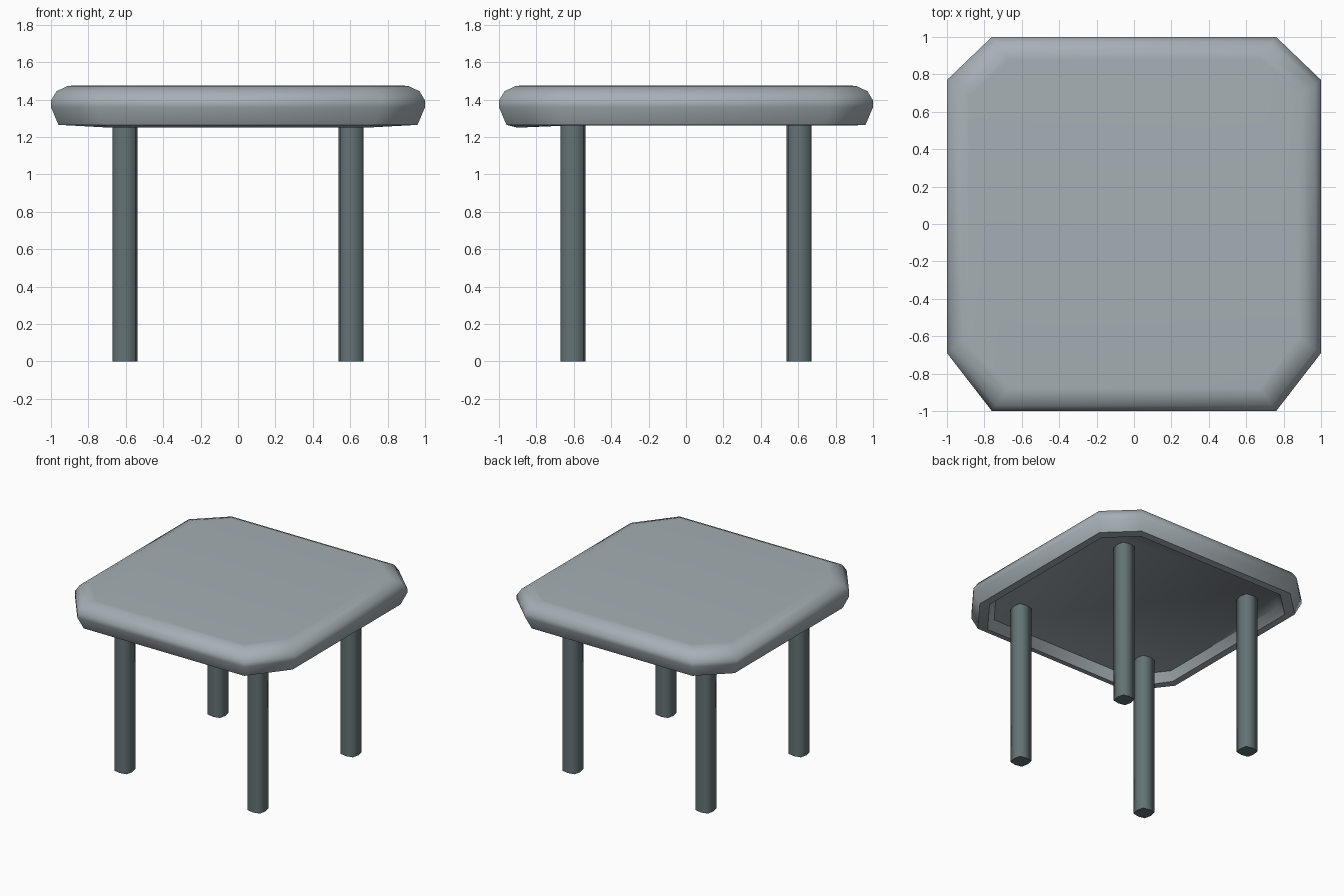
import bpy, bmesh, math

if "Cube" in bpy.data.objects:
    bpy.data.objects.remove(bpy.data.objects["Cube"])


def material(name, rgb):
    m = bpy.data.materials.new(name)
    m.diffuse_color = (*rgb, 1)
    m.use_nodes = True
    m.node_tree.nodes["Principled BSDF"].inputs["Base Color"].default_value = m.diffuse_color
    return m


def loft(name, rings, mat, angle):
    """Skin a stack of equal-length vertex rings and cap both ends."""
    bm = bmesh.new()
    loops = [[bm.verts.new(p) for p in r] for r in rings]
    n = len(loops[0])
    for a, b in zip(loops, loops[1:]):
        for i in range(n):
            j = (i + 1) % n
            bm.faces.new((a[i], a[j], b[j], b[i]))
    bm.faces.new(loops[0][::-1])
    bm.faces.new(loops[-1])
    bmesh.ops.recalc_face_normals(bm, faces=bm.faces)
    me = bpy.data.meshes.new(name)
    bm.to_mesh(me)
    bm.free()
    me.materials.append(mat)
    ob = bpy.data.objects.new(name, me)
    bpy.context.collection.objects.link(ob)
    bpy.ops.object.select_all(action='DESELECT')
    ob.select_set(True)
    bpy.context.view_layer.objects.active = ob
    bpy.ops.object.shade_smooth_by_angle(angle=math.radians(angle))
    return ob


pale = material("pale grey", (0.38, 0.43, 0.46))
dark = material("dark slate", (0.127, 0.17, 0.178))

# Top slab: square outline with cut corners, rounded rim, recessed underside
outline = [(0.76, -1), (1, -0.69), (1, 0.77), (0.76, 1),
           (-0.76, 1), (-1, 0.77), (-1, -0.69), (-0.76, -1)]
profile = [(0.86, 1.327), (0.90, 1.25), (0.96, 1.265), (1.0, 1.36), (1.0, 1.395),
           (0.97, 1.445), (0.91, 1.473), (0.88, 1.475)]
rings = [[(x * s, y * s, z) for x, y in outline] for s, z in profile]
# The lower lip dips slightly at the front
rings[1] = [(x, y, 1.25 if y < -0.8 else 1.262) for x, y, z in rings[1]]
loft("table_top", rings, pale, 52.5)

# Legs: squarish section with bowed sides
for yn, sy in (("front", -1), ("back", 1)):
    for xn, sx in (("left", -1), ("right", 1)):
        section = []
        for i in range(8):
            r = 0.079 if i % 2 else 0.067
            a = i * math.pi / 4
            section.append((sx * 0.605 + r * math.cos(a), sy * 0.605 + r * math.sin(a)))
        loft(f"{yn}_{xn}_leg", [[(x, y, z) for x, y in section] for z in (0, 1.34)], dark, 80)
